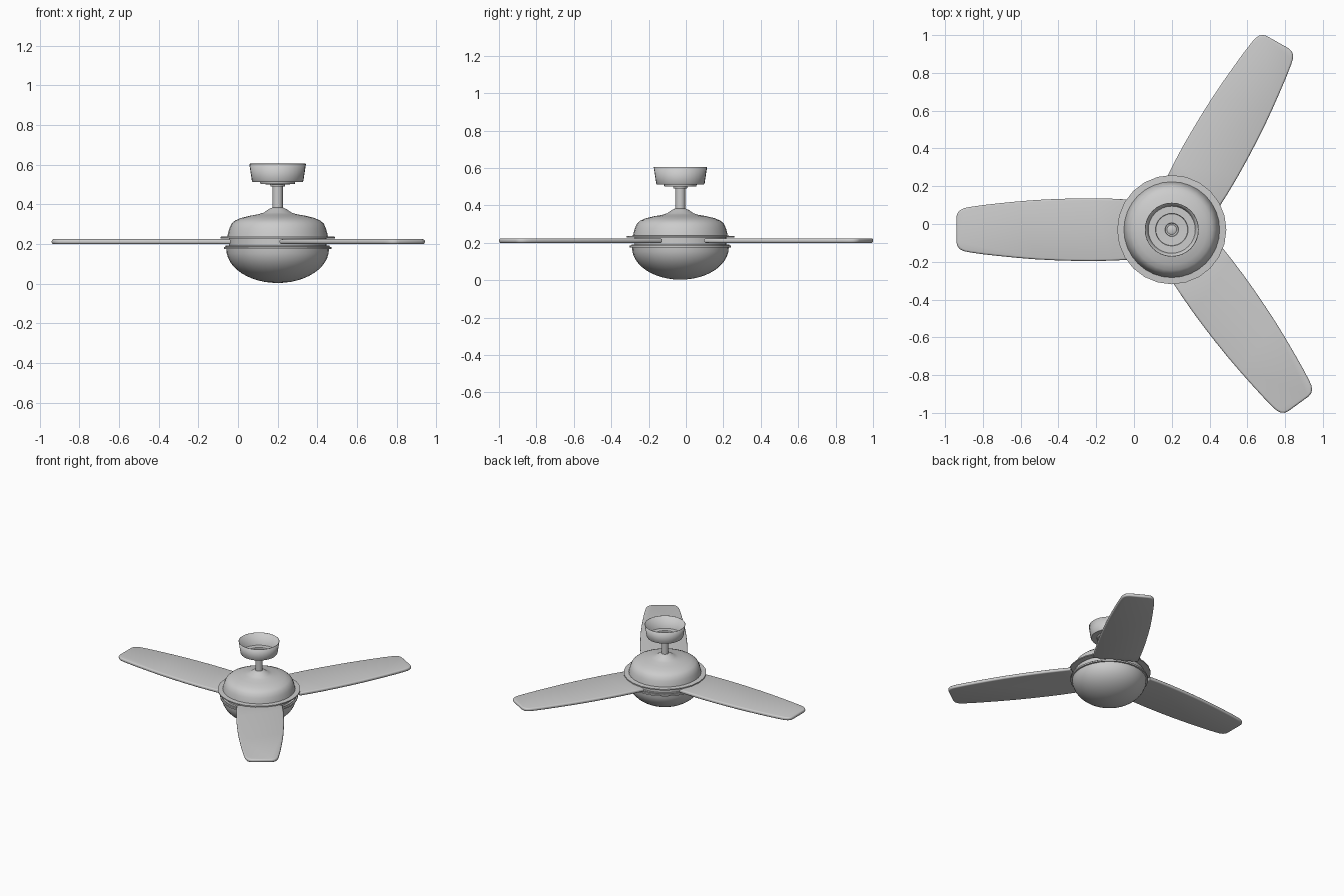
import bpy, bmesh, math
from mathutils import Matrix

if "Cube" in bpy.data.objects:
    bpy.data.objects.remove(bpy.data.objects["Cube"])

CX, CY = 0.20, -0.03   # fan axis


def finish(name, bm, angle):
    bmesh.ops.recalc_face_normals(bm, faces=bm.faces)
    me = bpy.data.meshes.new(name)
    bm.to_mesh(me)
    bm.free()
    ob = bpy.data.objects.new(name, me)
    bpy.context.collection.objects.link(ob)
    bpy.ops.object.select_all(action='DESELECT')
    bpy.context.view_layer.objects.active = ob
    ob.select_set(True)
    bpy.ops.object.shade_smooth_by_angle(angle=math.radians(angle))
    return ob


def lathe(name, profile, sides=32, closed=False):
    """Spin an (r, z) profile round the fan axis."""
    bm = bmesh.new()
    pts = profile + profile[:1] if closed else profile
    verts = [bm.verts.new((r, 0, z)) for r, z in pts]
    edges = [bm.edges.new(p) for p in zip(verts, verts[1:])]
    bmesh.ops.spin(bm, geom=verts + edges, cent=(0, 0, 0), axis=(0, 0, 1),
                   angle=math.tau, steps=sides)
    bmesh.ops.remove_doubles(bm, verts=bm.verts, dist=1e-5)
    ob = finish(name, bm, 35)
    ob.location = (CX, CY, 0)
    return ob


# Ceiling canopy: an open stepped cup
canopy = lathe("ceiling_canopy", [(.143, .604), (.130, .519), (.126, .512), (.088, .512),
                                  (.086, .502), (.038, .500), (.036, .490), (.024, .490)])
mod = canopy.modifiers.new("thickness", 'SOLIDIFY')
mod.thickness = 0.003

# Down rod
lathe("down_rod", [(0, .502), (.019, .502), (.026, .498), (.026, .375), (0, .375)], 24)

# Motor housing with flared collar and domed shoulder
lathe("motor_housing", [(0, .384), (.026, .384), (.046, .375), (.070, .358), (.095, .350),
                        (.140, .342), (.185, .331), (.215, .318), (.233, .302),
                        (.244, .277), (.250, .255), (.254, .236), (.246, .230),
                        (.246, .180), (0, .180)])

# Flange above the blades and the trim band below them
lathe("upper_flange", [(.235, .239), (.289, .236), (.289, .228), (.235, .228)], 24, True)
lathe("lower_trim", [(.235, .192), (.262, .192), (.262, .186), (.271, .185),
                     (.271, .174), (.235, .174)], 32, True)

# Bottom bowl
bowl = [(.24, .176)]
for i in range(13):
    a = math.pi / 2 * i / 12
    bowl.append((.259 * math.cos(a) if i < 12 else 0, .174 - .171 * math.sin(a)))
lathe("bottom_bowl", bowl)

# Blades: bowed outline with rounded tip, softened edge
HALF = [(.237, .160), (.32, .164), (.42, .166), (.52, .165), (.62, .162), (.72, .157),
        (.82, .149), (.92, .139), (1.0, .130), (1.07, .120), (1.10, .114), (1.122, .103),
        (1.135, .087), (1.140, .068)]


def blade(name, degrees):
    bm = bmesh.new()
    outline = HALF + [(x, -y) for x, y in reversed(HALF)]
    face = bm.faces.new([bm.verts.new((x, y, .199)) for x, y in outline])
    ext = bmesh.ops.extrude_face_region(bm, geom=[face])
    top = [v for v in ext["geom"] if isinstance(v, bmesh.types.BMVert)]
    bmesh.ops.translate(bm, verts=top, vec=(0, 0, .025))
    rim = [e for e in bm.edges if abs(e.verts[0].co.z - e.verts[1].co.z) < 1e-6]
    bmesh.ops.bevel(bm, geom=rim, offset=.010, segments=3, profile=.5, affect='EDGES')
    bmesh.ops.transform(bm, matrix=Matrix.Rotation(math.radians(degrees), 4, 'Z'),
                        verts=bm.verts)
    ob = finish(name, bm, 35)
    ob.location = (CX, CY, 0)


for name, deg in (("blade_left", 180), ("blade_back", 60.5), ("blade_front", -54)):
    blade(name, deg)
